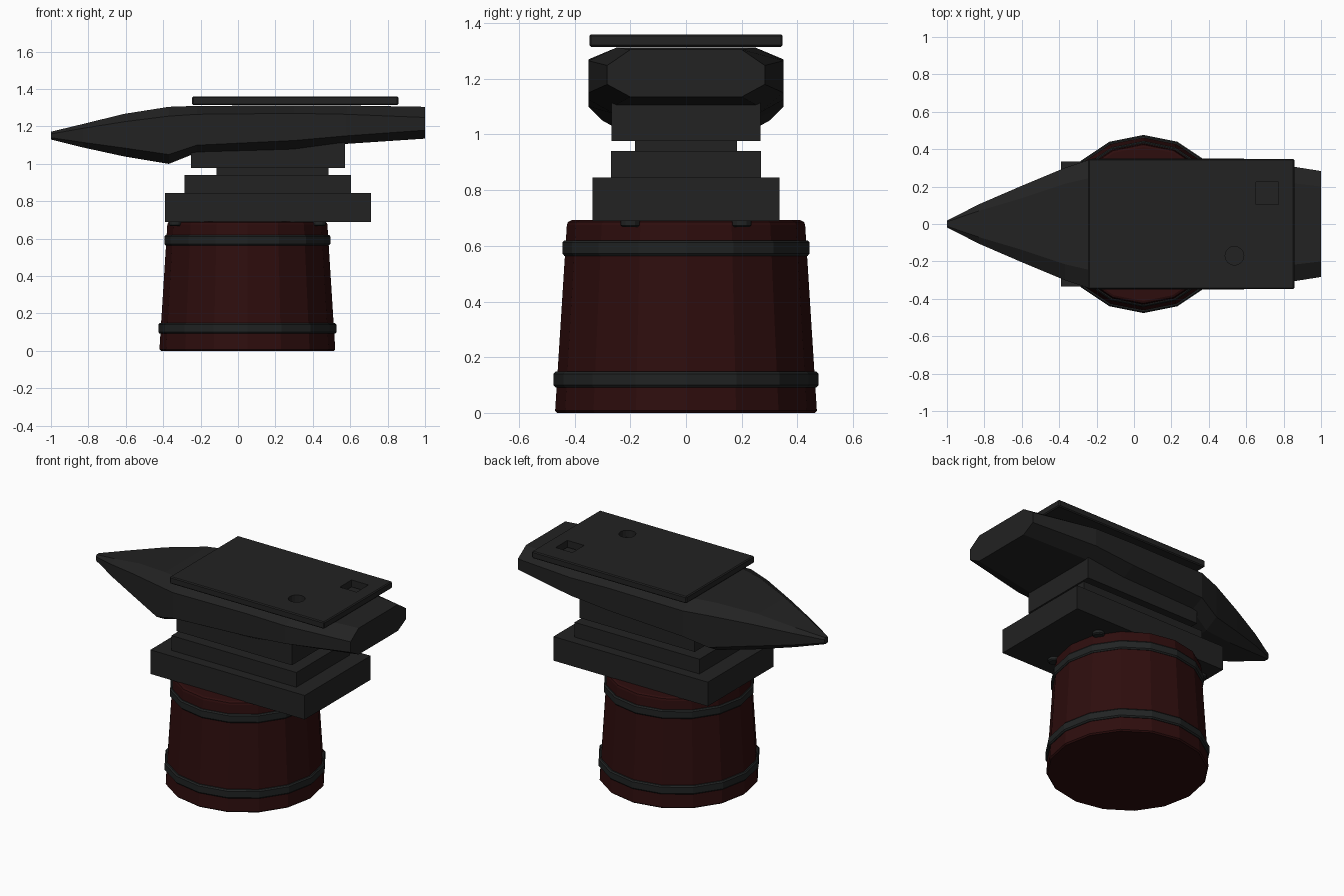
import bpy, bmesh, math

if "Cube" in bpy.data.objects:
    bpy.data.objects.remove(bpy.data.objects["Cube"], do_unlink=True)


def material(name, rgb):
    m = bpy.data.materials.new(name)
    m.use_nodes = True
    m.diffuse_color = (*rgb, 1)
    m.node_tree.nodes["Principled BSDF"].inputs["Base Color"].default_value = (*rgb, 1)
    return m


iron = material("dark iron", (0.016, 0.016, 0.016))
hoop_iron = material("hoop iron", (0.015, 0.017, 0.017))
wood = material("dark red wood", (0.027, 0.004, 0.004))


def finish(bm, name, mat):
    bmesh.ops.recalc_face_normals(bm, faces=bm.faces)
    me = bpy.data.meshes.new(name)
    bm.to_mesh(me)
    bm.free()
    ob = bpy.data.objects.new(name, me)
    bpy.context.scene.collection.objects.link(ob)
    me.materials.append(mat)
    return ob


def loft(rings, name, mat, closed=False):
    """Skin a list of equal-length point rings, capped unless closed."""
    bm = bmesh.new()
    loops = [[bm.verts.new(p) for p in ring] for ring in rings]
    pairs = list(zip(loops, loops[1:]))
    if closed:
        pairs.append((loops[-1], loops[0]))
    else:
        bm.faces.new(loops[0])
        bm.faces.new(loops[-1])
    for a, b in pairs:
        for i in range(len(a)):
            j = (i + 1) % len(a)
            bm.faces.new((a[i], a[j], b[j], b[i]))
    return finish(bm, name, mat)


def circle(r, z, x=0.05, y=0, n=16):
    return [(x + r * math.cos(math.tau * i / n), y + r * math.sin(math.tau * i / n), z)
            for i in range(n)]


def box(name, x0, x1, half_y, z0, z1, y=0, mat=iron):
    rings = [[(x0, y - half_y, z), (x1, y - half_y, z), (x1, y + half_y, z), (x0, y + half_y, z)]
             for z in (z0, z1)]
    return loft(rings, name, mat)


# Tapered stump with softened rims
stump_profile = [(0.462, 0), (0.47, 0.008), (0.428, 0.675), (0.424, 0.686), (0.412, 0.692)]
loft([circle(r, z) for r, z in stump_profile], "stump", wood)

# Iron hoops
for name, r, z in (("lower_hoop", 0.476, 0.12), ("upper_hoop", 0.444, 0.592)):
    section = [(r - 0.05, z - 0.028), (r - 0.007, z - 0.028), (r, z - 0.02),
               (r, z + 0.02), (r - 0.007, z + 0.028), (r - 0.05, z + 0.028)]
    loft([circle(a, b) for a, b in section], name, hoop_iron, closed=True)

# Bolts under the foot
for side, x in (("right", -0.335), ("left", 0.435)):
    for end, y in (("front", -0.2), ("back", 0.2)):
        loft([circle(r, z, x, y, 12) for r, z in ((0.028, 0.668), (0.035, 0.674), (0.035, 0.7))],
             f"{end}_{side}_bolt", hoop_iron)

# Stepped base
box("foot", -0.39, 0.71, 0.335, 0.69, 0.845)
box("foot_step", -0.285, 0.605, 0.27, 0.845, 0.94)
box("waist", -0.115, 0.485, 0.183, 0.94, 0.977)
box("upper_block", -0.25, 0.572, 0.268, 0.977, 1.12)

# Anvil body and horn: x, half width, top half width, bottom half width, z levels
stations = [
    (-1.0, 0.018, 0.012, 0.012, 1.13, 1.14, 1.16, 1.172),
    (-0.83, 0.105, 0.07, 0.07, 1.088, 1.115, 1.19, 1.213),
    (-0.61, 0.2, 0.135, 0.135, 1.04, 1.085, 1.225, 1.267),
    (-0.37, 0.3, 0.215, 0.21, 1.0, 1.05, 1.255, 1.305),
    (-0.22, 0.35, 0.25, 0.26, 1.06, 1.1, 1.265, 1.31),
    (0.3, 0.35, 0.25, 0.26, 1.075, 1.125, 1.27, 1.312),
    (0.58, 0.35, 0.25, 0.25, 1.107, 1.15, 1.265, 1.312),
    (1.0, 0.283, 0.2, 0.2, 1.135, 1.18, 1.248, 1.305),
]
rings = []
for x, w, wt, wb, z0, z1, z2, z3 in stations:
    half = [(wb, z0), (w, z1), (w, z2), (wt, z3)]
    rings.append([(x, y, z) for y, z in half] + [(x, -y, z) for y, z in reversed(half)])
loft(rings, "body_and_horn", iron)

# Face plate with its square and round holes
plate = box("face_plate", -0.245, 0.857, 0.347, 1.315, 1.36)
cutters = [box("square_hole_cutter", 0.652, 0.772, 0.06, 1.29, 1.4, y=0.165),
           loft([circle(0.05, z, 0.537, -0.17) for z in (1.29, 1.4)], "round_hole_cutter", iron)]
bevel = plate.modifiers.new("soft_edges", "BEVEL")
bevel.width = 0.006
bevel.segments = 1
for c in cutters:
    cut = plate.modifiers.new(c.name, "BOOLEAN")
    cut.object = c
    cut.operation = "DIFFERENCE"
    cut.solver = "EXACT"
    c.hide_render = True
    c.hide_viewport = True
